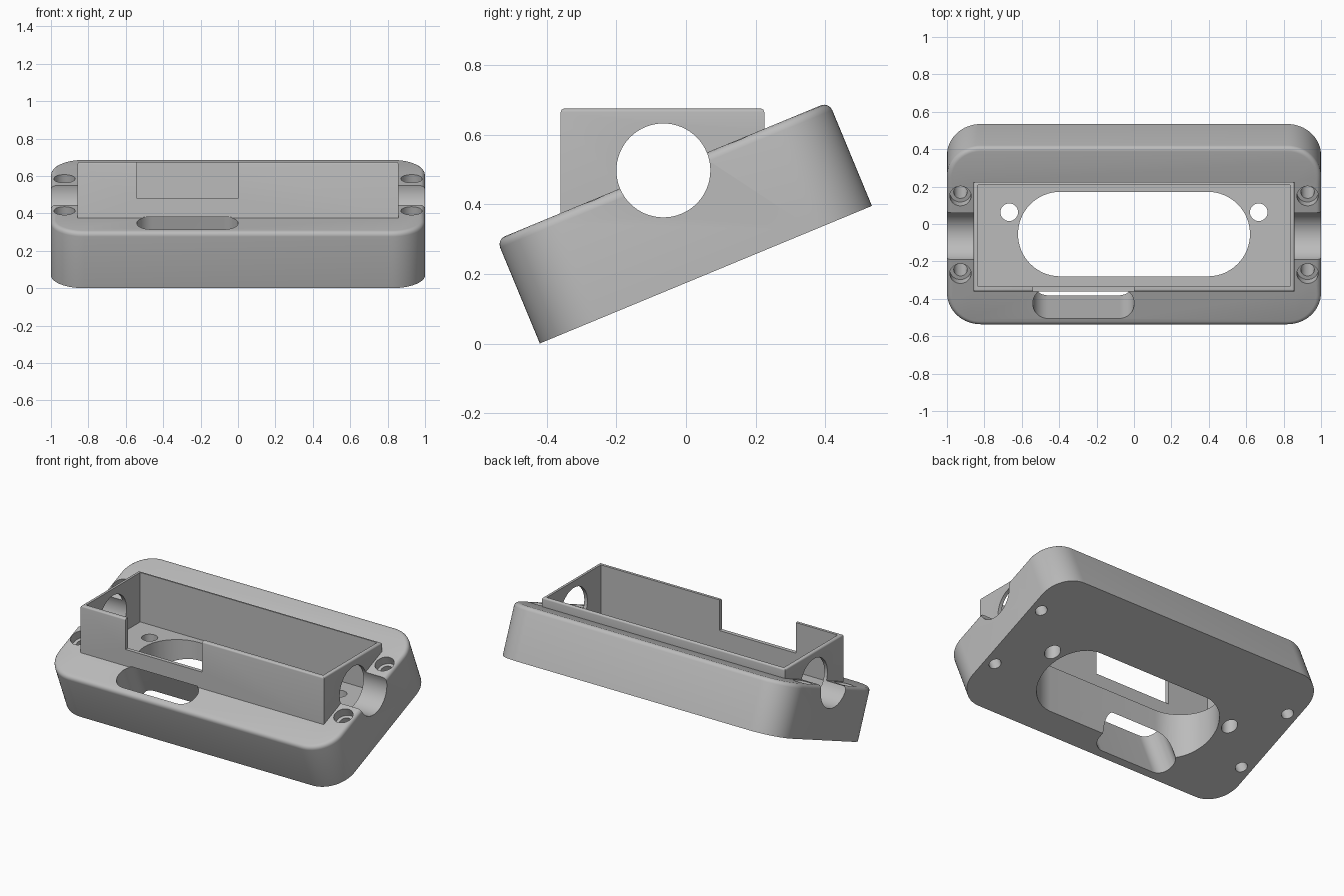
import bpy, bmesh, math
from mathutils import Matrix, Vector

if "Cube" in bpy.data.objects:
    bpy.data.objects.remove(bpy.data.objects["Cube"], do_unlink=True)

TILT = Matrix.Rotation(math.radians(22.5), 4, 'X')
FLAT = Matrix.Identity(4)
FLOOR = 0.36

grey = bpy.data.materials.new("plain grey")
grey.use_nodes = True
COLOUR = (0.5, 0.5, 0.5, 1)
grey.diffuse_color = COLOUR
grey.node_tree.nodes["Principled BSDF"].inputs["Base Color"].default_value = COLOUR


def outline(x0, x1, y0, y1, r=0.0, steps=16):
    """Rectangle, with rounded corners when r is above zero."""
    if r == 0:
        return [(x0, y0), (x1, y0), (x1, y1), (x0, y1)]
    pts = []
    centres = [(x1 - r, y1 - r), (x0 + r, y1 - r), (x0 + r, y0 + r), (x1 - r, y0 + r)]
    for k, (cx, cy) in enumerate(centres):
        for i in range(steps + 1):
            a = math.pi / 2 * (k + i / steps)
            p = (cx + r * math.cos(a), cy + r * math.sin(a))
            if not pts or math.dist(p, pts[-1]) > 1e-5:
                pts.append(p)
    if math.dist(pts[0], pts[-1]) < 1e-5:
        pts.pop()
    return pts


def circle(x, y, r):
    return outline(x - r, x + r, y - r, y + r, r, 8)


def prism(name, pts, z0, z1, frame=FLAT, top_round=0.0):
    """Extrude an outline between two heights, optionally rounding the top rim."""
    bm = bmesh.new()
    base = bm.faces.new([bm.verts.new((x, y, z0)) for x, y in pts])
    out = bmesh.ops.extrude_face_region(bm, geom=[base])
    for v in out["geom"]:
        if isinstance(v, bmesh.types.BMVert):
            v.co.z = z1
    if top_round:
        rim = [e for e in bm.edges if all(abs(v.co.z - z1) < 1e-6 for v in e.verts)]
        bmesh.ops.bevel(bm, geom=rim, offset=top_round, segments=4,
                        profile=0.5, affect='EDGES')
    bmesh.ops.recalc_face_normals(bm, faces=bm.faces)
    bm.transform(frame)
    mesh = bpy.data.meshes.new(name)
    bm.to_mesh(mesh)
    bm.free()
    mesh.materials.append(grey)
    ob = bpy.data.objects.new(name, mesh)
    bpy.context.collection.objects.link(ob)
    return ob


def combine(body, other, operation):
    """Apply a boolean and discard the tool object."""
    bpy.context.view_layer.objects.active = body
    mod = body.modifiers.new(operation, 'BOOLEAN')
    mod.operation, mod.solver, mod.object = operation, 'EXACT', other
    bpy.ops.object.modifier_apply(modifier=mod.name)
    bpy.data.objects.remove(other, do_unlink=True)


# Tilted base plate and upright box
body = prism("angled_housing", outline(-1, 1, -0.388, 0.645, 0.18), 0.161, 0.484, TILT, 0.025)
box = prism("box", outline(-0.857, 0.857, -0.36, 0.225), 0.33, 0.675, FLAT, 0.01)
combine(body, box, 'UNION')

# Box interior, large oblong opening, front wall notch
cutters = [
    prism("interior", outline(-0.835, 0.835, -0.335, 0.208), FLOOR, 1),
    prism("opening", outline(-0.62, 0.62, -0.28, 0.172, 0.2255), -0.2, FLOOR + 0.05),
    prism("notch", outline(-0.54, 0, -0.45, -0.3), 0.48, 1),
    prism("cable_slot", outline(-0.54, 0, -0.346, -0.173, 0.08), 0, 0.49, TILT),
]

# Cable bore running the full width
along_x = Matrix.Translation((0, -0.065, 0.4975)) @ Matrix.Rotation(math.pi / 2, 4, 'Y')
cutters.append(prism("bore", outline(-0.135, 0.135, -0.135, 0.135, 0.135), -1.2, 1.2, along_x))

# Panel holes and counterbored corner screws
for side in (-1, 1):
    cutters.append(prism("panel_hole", circle(side * 0.667, 0.063, 0.047), -0.1, 0.5))
    for y, z in ((0.15, 0.585), (-0.265, 0.414)):
        v = (TILT.inverted() @ Vector((0, y, z))).y
        cutters.append(prism("screw_hole", circle(side * 0.928, v, 0.036), 0, 0.7, TILT))
        cutters.append(prism("counterbore", circle(side * 0.928, v, 0.057), 0.43, 0.7, TILT))

for c in cutters:
    combine(body, c, 'DIFFERENCE')

# Smooth curved walls, keep hard edges
bpy.ops.object.select_all(action='DESELECT')
body.select_set(True)
bpy.context.view_layer.objects.active = body
bpy.ops.object.shade_smooth_by_angle(angle=math.radians(30))
